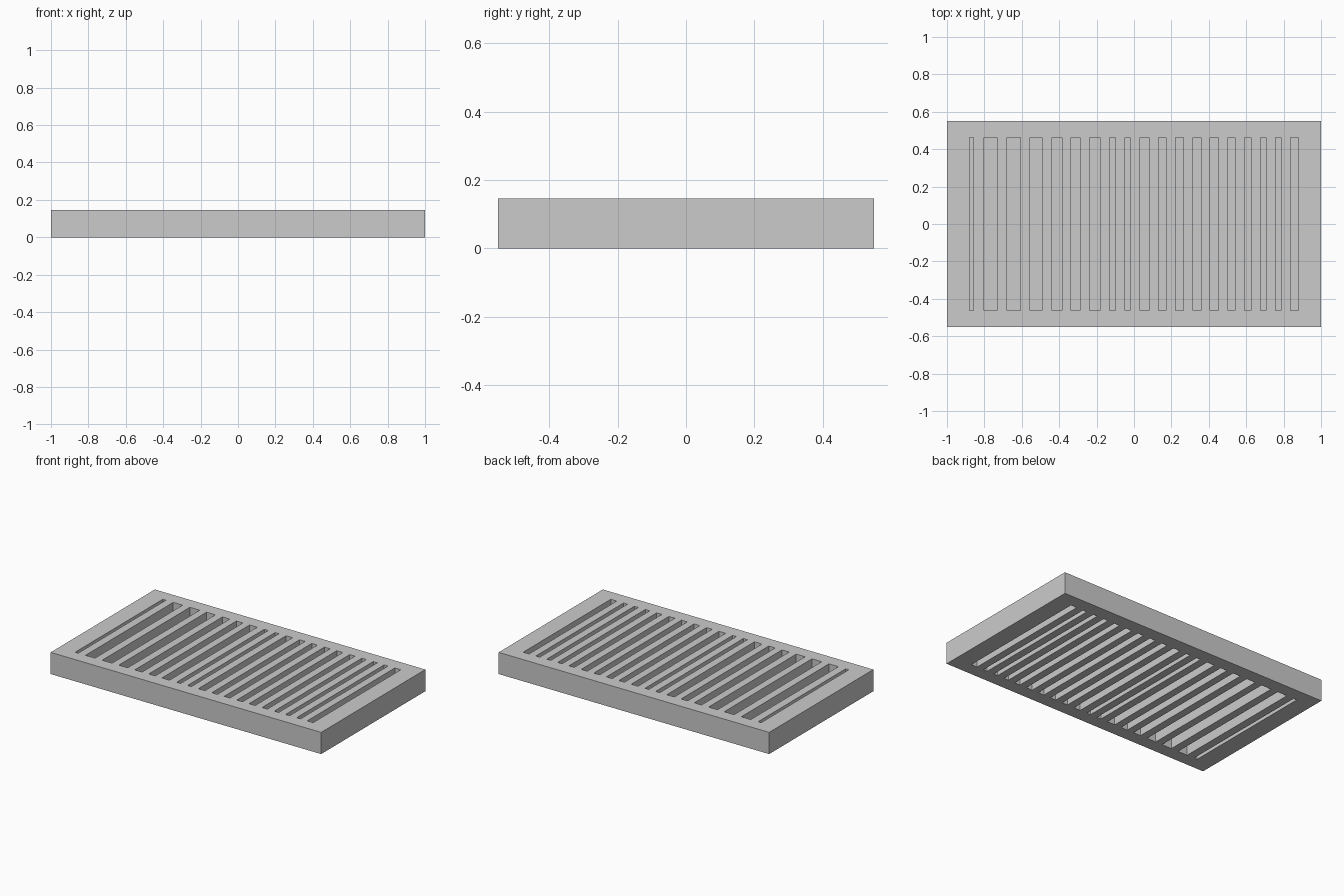
import bpy, bmesh

if "Cube" in bpy.data.objects:
    bpy.data.objects.remove(bpy.data.objects["Cube"])

HX, HY, H = 1.0, 0.55, 0.145      # plate half sizes and height
SLOT_Y = 0.463                    # half length of the slots

# left and right edge of every slot
SLOTS = [(-.88, -.857), (-.803, -.733), (-.68, -.607), (-.557, -.491),
         (-.439, -.385), (-.336, -.288), (-.238, -.182), (-.13, -.1),
         (-.049, -.021), (.031, .08), (.131, .172), (.222, .264),
         (.315, .358), (.406, .451), (.502, .541), (.592, .625),
         (.676, .706), (.757, .786), (.836, .88)]


def finish(bm, name):
    bmesh.ops.remove_doubles(bm, verts=bm.verts, dist=1e-5)
    bmesh.ops.recalc_face_normals(bm, faces=bm.faces)
    mesh = bpy.data.meshes.new(name)
    bm.to_mesh(mesh)
    bm.free()
    obj = bpy.data.objects.new(name, mesh)
    bpy.context.collection.objects.link(obj)
    return obj


# slotted frame: flat grid of cells without the slots, extruded upwards
bm = bmesh.new()
xs = [-HX] + [x for slot in SLOTS for x in slot] + [HX]
ys = [-HY, -SLOT_Y, SLOT_Y, HY]
for i in range(len(xs) - 1):
    for j in range(3):
        if j == 1 and i % 2 == 1:
            continue
        corners = [(xs[i], ys[j]), (xs[i + 1], ys[j]),
                   (xs[i + 1], ys[j + 1]), (xs[i], ys[j + 1])]
        bm.faces.new([bm.verts.new((x, y, 0)) for x, y in corners])
bmesh.ops.remove_doubles(bm, verts=bm.verts, dist=1e-5)
ext = bmesh.ops.extrude_face_region(bm, geom=bm.faces[:], use_keep_orig=True)
top = [v for v in ext["geom"] if isinstance(v, bmesh.types.BMVert)]
bmesh.ops.translate(bm, verts=top, vec=(0, 0, H))
finish(bm, "slotted_frame")

# thin panel closing the slots halfway down
bm = bmesh.new()
bmesh.ops.create_cube(bm, size=1)
bmesh.ops.scale(bm, verts=bm.verts, vec=(1.8, 0.95, 0.006))
bmesh.ops.translate(bm, verts=bm.verts, vec=(0, 0, H / 2))
finish(bm, "inner_panel")
